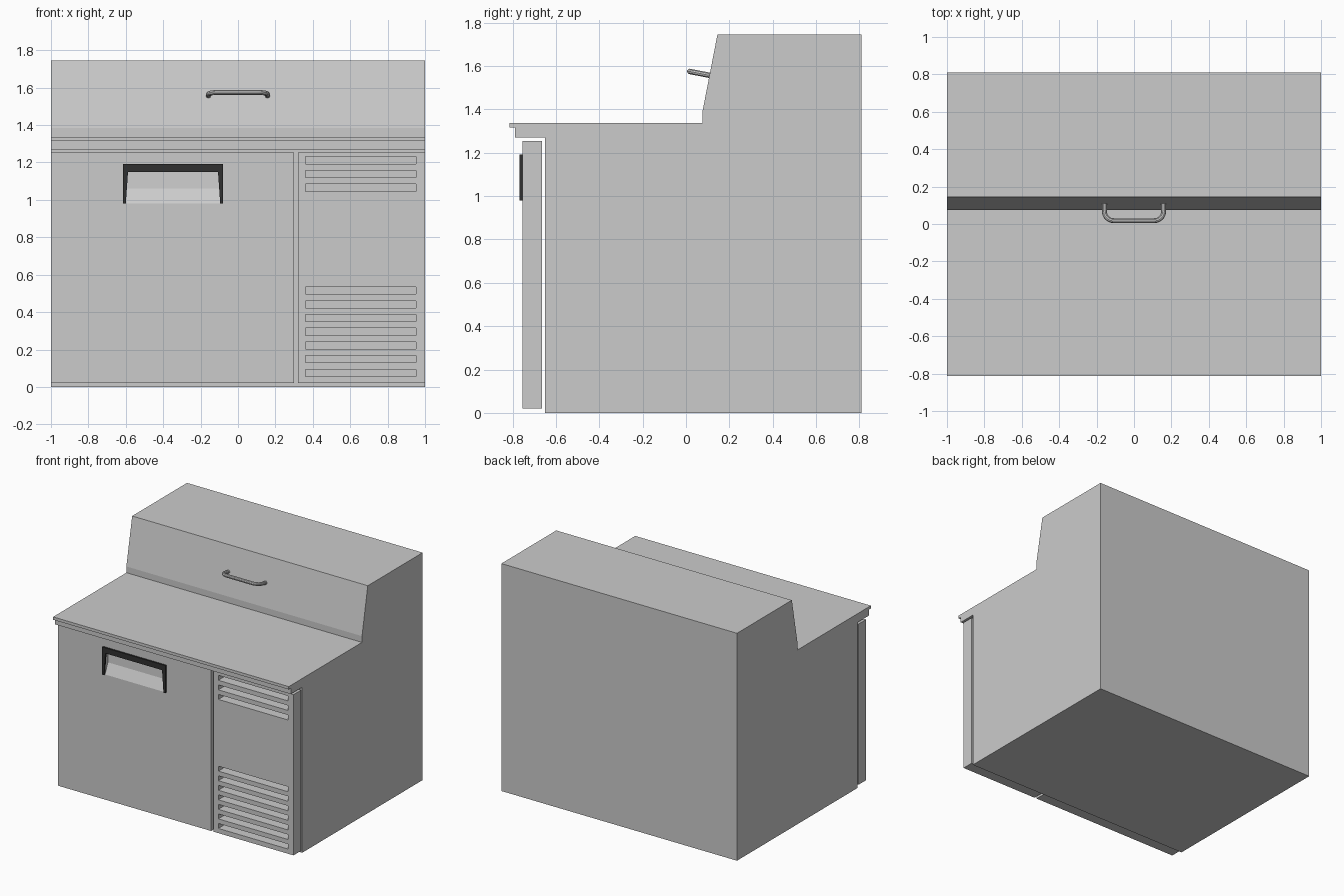
import bpy, bmesh
from mathutils import Vector

if "Cube" in bpy.data.objects:
    bpy.data.objects.remove(bpy.data.objects["Cube"])


def prisms(name, profiles, axis, a, b):
    """Extrude closed 2D outlines: axis 'x' takes (y, z), axis 'y' takes (x, z)."""
    bm = bmesh.new()
    for pts in profiles:
        ring = lambda t: [bm.verts.new((t, p, q) if axis == 'x' else (p, t, q)) for p, q in pts]
        r0, r1 = ring(a), ring(b)
        bm.faces.new(r0)
        bm.faces.new(r1[::-1])
        n = len(pts)
        for i in range(n):
            j = (i + 1) % n
            bm.faces.new((r0[j], r0[i], r1[i], r1[j]))
    bmesh.ops.recalc_face_normals(bm, faces=bm.faces)
    me = bpy.data.meshes.new(name)
    bm.to_mesh(me)
    bm.free()
    ob = bpy.data.objects.new(name, me)
    bpy.context.collection.objects.link(ob)
    return ob


def rect(u0, u1, v0, v1):
    return [(u0, v0), (u1, v0), (u1, v1), (u0, v1)]


def cut(target, cutter):
    mod = target.modifiers.new("cut", 'BOOLEAN')
    mod.operation = 'DIFFERENCE'
    mod.solver = 'EXACT'
    mod.object = cutter
    bpy.context.view_layer.objects.active = target
    bpy.ops.object.modifier_apply(modifier=mod.name)
    bpy.data.objects.remove(cutter)


# Cabinet body: one side profile with worktop lip and sloped hood
prisms("cabinet_body", [[
    (0.81, 0), (0.81, 1.745), (0.145, 1.745), (0.075, 1.385), (0.075, 1.337),
    (-0.813, 1.337), (-0.813, 1.315), (-0.788, 1.315), (-0.788, 1.27),
    (-0.65, 1.27), (-0.65, 0)]], 'x', -1, 1)

# Door with a sloped finger recess
door = prisms("door", [rect(-1, 0.30, 0.02, 1.253)], 'y', -0.755, -0.663)
cut(door, prisms("recess_cutter", [[
    (-0.80, 0.965), (-0.755, 0.98), (-0.72, 1.06), (-0.715, 1.152), (-0.80, 1.152)]],
    'x', -0.60, -0.095))

# Vent panel with two groups of slots
panel = prisms("vent_panel", [rect(0.32, 1, 0.02, 1.253)], 'y', -0.755, -0.663)
slot_z = [0.075 + 0.0733 * i for i in range(7)] + [1.065 + 0.0733 * i for i in range(3)]
cut(panel, prisms("slot_cutter", [rect(0.362, 0.952, z - 0.019, z + 0.019) for z in slot_z],
                  'y', -0.8, -0.6))

# Dark frame around the recess
frame = prisms("door_handle_frame", [[
    (-0.616, 0.98), (-0.600, 0.98), (-0.588, 1.15), (-0.107, 1.15),
    (-0.095, 0.98), (-0.079, 0.98), (-0.079, 1.192), (-0.616, 1.192)]],
    'y', -0.768, -0.754)
dark = bpy.data.materials.new("dark_plastic")
dark.diffuse_color = (0.03, 0.03, 0.03, 1)
dark.use_nodes = True
dark.node_tree.nodes["Principled BSDF"].inputs["Base Color"].default_value = dark.diffuse_color
frame.data.materials.append(dark)

# Hood handle: bent round bar standing out square to the slope
base = Vector((0, 0.112, 1.556))
out = Vector((0, -0.98, 0.19))
half = [(0.158, 0), (0.158, 0.047), (0.108, 0.096)]      # (x, distance out)
path = half + [(-x, d) for x, d in reversed(half)]
curve = bpy.data.curves.new("hood_handle", 'CURVE')
curve.dimensions = '3D'
curve.bevel_depth = 0.013
curve.bevel_resolution = 3
curve.resolution_u = 8
curve.use_fill_caps = True
spline = curve.splines.new('BEZIER')
spline.bezier_points.add(len(path) - 1)
k = 0.0275
away, along = out * k, Vector((-k, 0, 0))
dirs = [away, away, along, along, -away, -away]
for bp, (x, d), t in zip(spline.bezier_points, path, dirs):
    bp.handle_left_type = bp.handle_right_type = 'FREE'
    bp.co = base + out * d + Vector((x, 0, 0))
    bp.handle_left = bp.co - t * (0.5 if d == 0 else 1)
    bp.handle_right = bp.co + t * (0.5 if d == 0 else 1)
handle = bpy.data.objects.new("hood_handle", curve)
bpy.context.collection.objects.link(handle)
bpy.ops.object.select_all(action='DESELECT')
handle.select_set(True)
bpy.context.view_layer.objects.active = handle
bpy.ops.object.convert(target='MESH')
bpy.ops.object.shade_smooth_by_angle()
